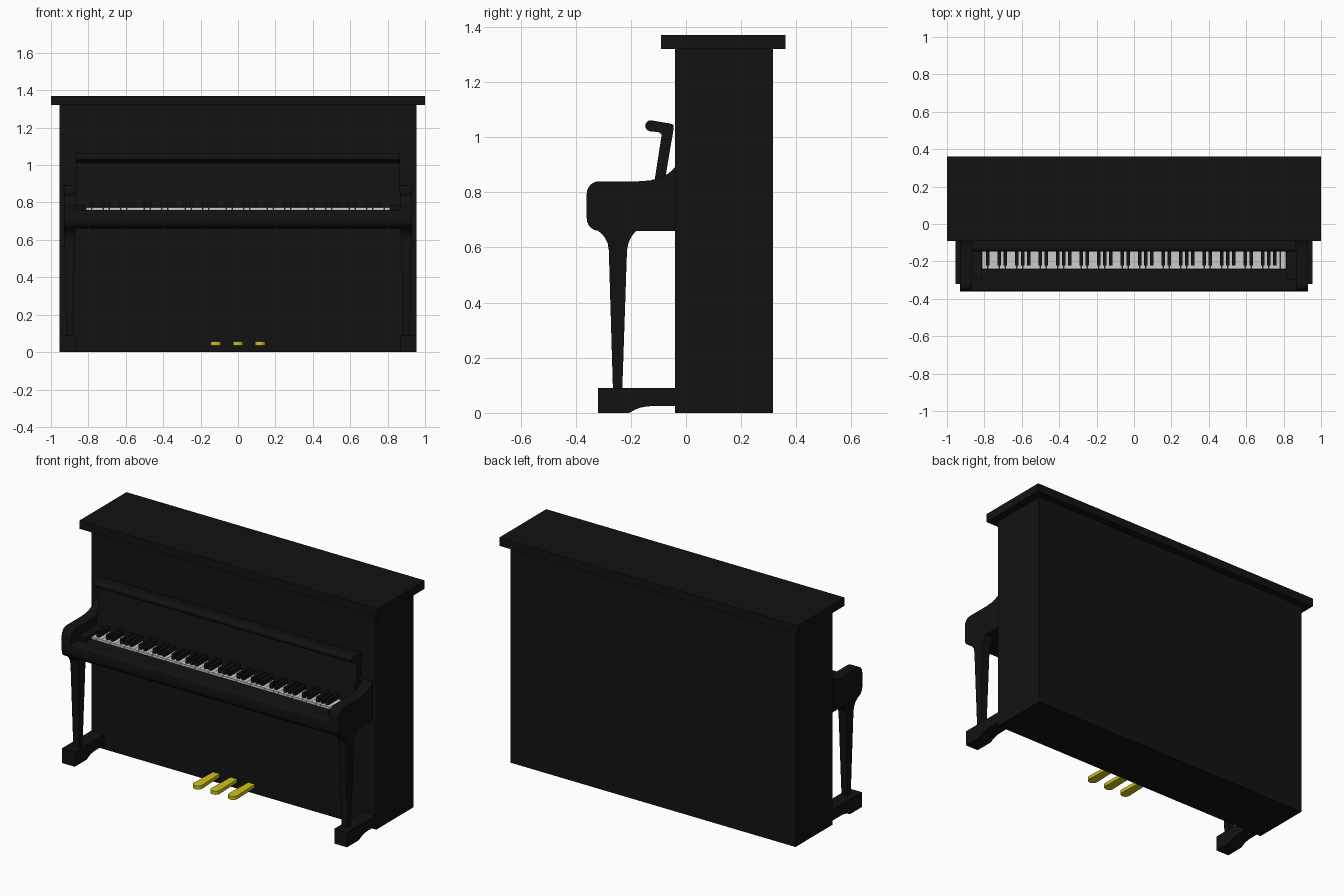
import bpy, bmesh, math

if "Cube" in bpy.data.objects:
    bpy.data.objects.remove(bpy.data.objects["Cube"])


def material(name, rgb):
    m = bpy.data.materials.new(name)
    m.diffuse_color = (*rgb, 1)
    m.use_nodes = True
    m.node_tree.nodes["Principled BSDF"].inputs["Base Color"].default_value = m.diffuse_color
    return m


BLACK = material("black_lacquer", (0.006, 0.006, 0.006))
WHITE = material("ivory", (0.8, 0.8, 0.8))
BRASS = material("brass", (0.62, 0.55, 0.01))


def finish(name, bm, mat, mirror=False, smooth=False):
    bmesh.ops.recalc_face_normals(bm, faces=bm.faces)
    me = bpy.data.meshes.new(name)
    bm.to_mesh(me)
    bm.free()
    ob = bpy.data.objects.new(name, me)
    bpy.context.collection.objects.link(ob)
    me.materials.append(mat)
    if mirror:
        ob.modifiers.new("mirror", 'MIRROR')
    if smooth:
        bpy.ops.object.select_all(action='DESELECT')
        ob.select_set(True)
        bpy.context.view_layer.objects.active = ob
        bpy.ops.object.shade_smooth_by_angle(angle=math.radians(35))
    return ob


def loft(bm, rings):
    loops = [[bm.verts.new(p) for p in r] for r in rings]
    n = len(loops[0])
    for a, b in zip(loops, loops[1:]):
        for i in range(n):
            j = (i + 1) % n
            bm.faces.new((a[i], a[j], b[j], b[i]))
    bm.faces.new(loops[0])
    bm.faces.new(loops[-1])


def boxes(name, spans, mat, mirror=False):
    bm = bmesh.new()
    for x0, x1, y0, y1, z0, z1 in spans:
        loft(bm, [[(x0, y0, z), (x1, y0, z), (x1, y1, z), (x0, y1, z)] for z in (z0, z1)])
    return finish(name, bm, mat, mirror)


def extrude_x(name, profile, x0, x1, mat, mirror=False):
    bm = bmesh.new()
    loft(bm, [[(x, y, z) for y, z in profile] for x in (x0, x1)])
    return finish(name, bm, mat, mirror, smooth=True)


def arc(cy, cz, r, a0, a1, n=6):
    return [(cy + r * math.cos(math.radians(a0 + (a1 - a0) * i / n)),
             cz + r * math.sin(math.radians(a0 + (a1 - a0) * i / n))) for i in range(n + 1)]


# cabinet and lid
boxes("cabinet", [(-0.955, 0.955, -0.04, 0.315, 0, 1.32)], BLACK)
boxes("lid", [(-1, 1, -0.09, 0.36, 1.32, 1.37)], BLACK)

# arms with rounded front and rising back
arm = (arc(-0.315, 0.705, 0.045, 270, 180) + arc(-0.315, 0.795, 0.045, 180, 90)
       + [(-0.17, 0.84), (-0.13, 0.843), (-0.095, 0.853), (-0.065, 0.867), (-0.04, 0.89),
          (-0.04, 0.66)])
extrude_x("arm", arm, 0.865, 0.93, BLACK, mirror=True)

# keybed and front rail
rail = (arc(-0.315, 0.705, 0.045, 270, 180) + arc(-0.345, 0.745, 0.015, 180, 90, 4)
        + [(-0.242, 0.76), (-0.242, 0.74), (-0.04, 0.74), (-0.04, 0.66)])
extrude_x("keybed", rail, -0.865, 0.865, BLACK)
boxes("key_block", [(0.815, 0.865, -0.30, -0.10, 0.74, 0.785)], BLACK, mirror=True)

# keys
START, PITCH = -0.814, 1.628 / 52
boxes("white_keys", [(START + i * PITCH + 0.0008, START + (i + 1) * PITCH - 0.0008,
                      -0.24, -0.11, 0.74, 0.772) for i in range(52)], WHITE)
boxes("black_keys", [(START + (i + 1) * PITCH - 0.0095, START + (i + 1) * PITCH + 0.0095,
                      -0.222, -0.11, 0.76, 0.802)
                     for i in range(51) if i % 7 in (0, 2, 3, 5, 6)], BLACK)

# slanted fallboard with rounded lip
fallboard = ([(-0.13, 0.74), (-0.088, 1.01), (-0.10, 1.018)]
             + arc(-0.128, 1.041, 0.02, 270, 90, 8)
             + [(-0.06, 1.05), (-0.046, 1.045), (-0.045, 1.03), (-0.094, 0.74)])
extrude_x("fallboard", fallboard, -0.865, 0.865, BLACK)

# tapered legs flaring at the top: height, front, back, half width
bm = bmesh.new()
sections = [(0.085, -0.265, -0.231, 0.019), (0.59, -0.28, -0.214, 0.027),
            (0.615, -0.284, -0.209, 0.028), (0.635, -0.294, -0.2, 0.029),
            (0.65, -0.306, -0.19, 0.03), (0.662, -0.322, -0.177, 0.031)]
loft(bm, [[(0.9 - w, a, z), (0.9 + w, a, z), (0.9 + w, b, z), (0.9 - w, b, z)]
          for z, a, b, w in sections])
finish("front_leg", bm, BLACK, mirror=True, smooth=True)

# feet with a hollowed underside
foot = [(-0.32, 0), (-0.205, 0), (-0.19, 0.009), (-0.17, 0.018), (-0.14, 0.024),
        (-0.04, 0.025), (-0.04, 0.09), (-0.32, 0.09)]
extrude_x("foot", foot, 0.87, 0.955, BLACK, mirror=True)

# pedals with rounded tips
for label, cx in (("left", -0.118), ("middle", 0), ("right", 0.118)):
    bm = bmesh.new()
    tip = [(cx + y, z) for y, z in arc(0, -0.215, 0.028, 180, 360, 10)]
    outline = tip + [(cx + 0.022, -0.035), (cx - 0.022, -0.035)]
    loft(bm, [[(x, y, z) for x, y in outline] for z in (0.036, 0.057)])
    finish(label + "_pedal", bm, BRASS, smooth=True)
